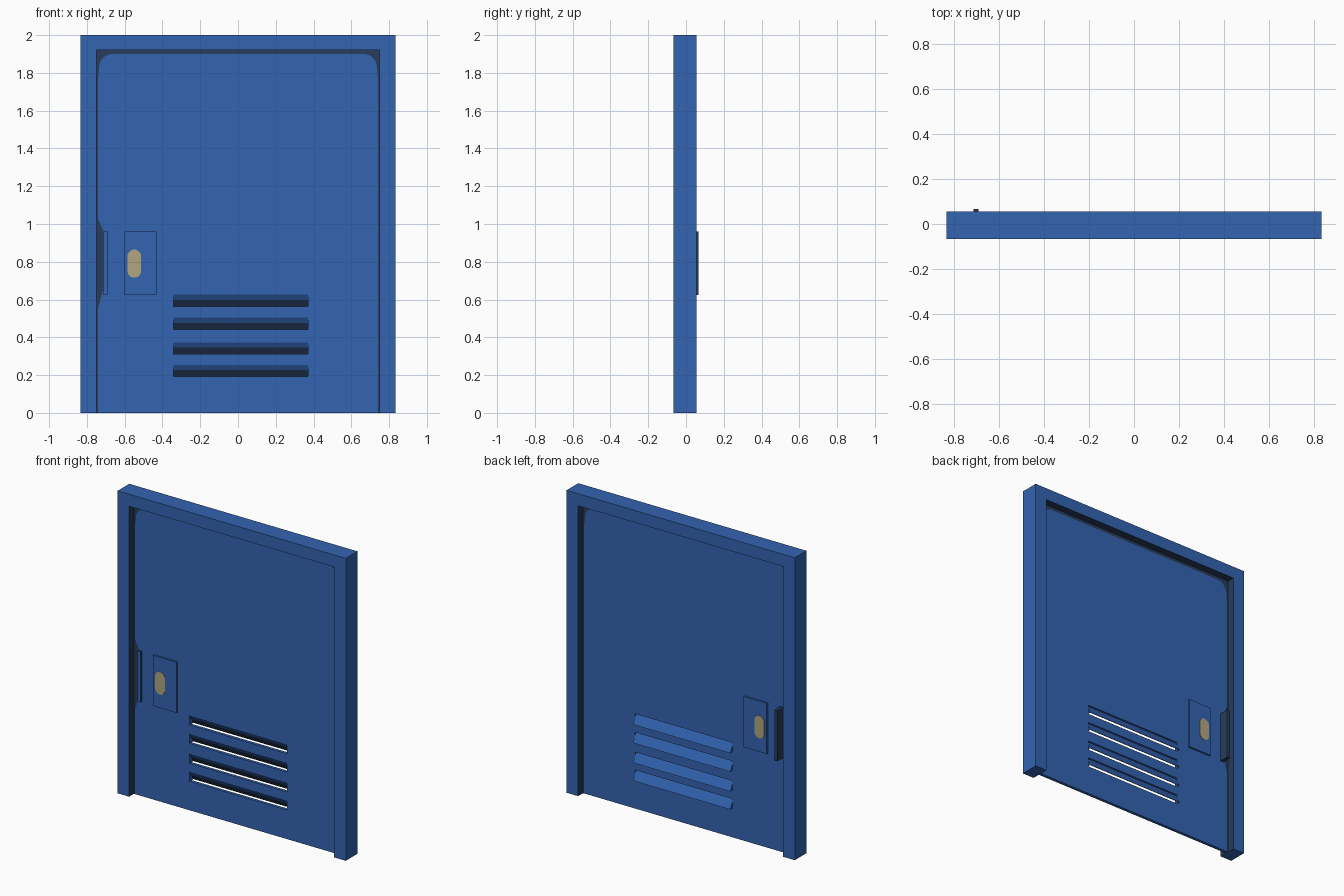
import bpy, bmesh, math

if "Cube" in bpy.data.objects:
    bpy.data.objects.remove(bpy.data.objects["Cube"])


def material(name, rgb):
    m = bpy.data.materials.new(name)
    m.use_nodes = True
    m.diffuse_color = (*rgb, 1)
    m.node_tree.nodes["Principled BSDF"].inputs["Base Color"].default_value = (*rgb, 1)
    return m


BLUE = material("blue paint", (0.033, 0.126, 0.44))
DARK = material("dark blue recess", (0.02, 0.045, 0.10))
BRASS = material("dull brass", (0.44, 0.375, 0.215))


def finish(name, bm, *mats):
    me = bpy.data.meshes.new(name)
    bm.to_mesh(me)
    bm.free()
    ob = bpy.data.objects.new(name, me)
    bpy.context.collection.objects.link(ob)
    for m in mats:
        me.materials.append(m)
    return ob


def slab(name, outline, y0, y1, mats=(BLUE,), is_second=None):
    """Extrude an x-z outline from y0 to y1; faces passing the rule get the second colour."""
    bm = bmesh.new()
    face = bm.faces.new([bm.verts.new((x, y0, z)) for x, z in outline])
    ext = bmesh.ops.extrude_face_region(bm, geom=[face])["geom"]
    bmesh.ops.translate(bm, vec=(0, y1 - y0, 0),
                        verts=[v for v in ext if isinstance(v, bmesh.types.BMVert)])
    bmesh.ops.recalc_face_normals(bm, faces=bm.faces)
    if is_second:
        for f in bm.faces:
            f.material_index = int(is_second(f))
    return finish(name, bm, *mats)


def box(name, x0, x1, y0, y1, z0, z1, **kw):
    return slab(name, [(x0, z0), (x1, z0), (x1, z1), (x0, z1)], y0, y1, **kw)


FRONT, BACK = -0.066, 0.056          # frame depth
P0, P1 = -0.016, 0.004               # panel depth
W, H, OW, OH = 0.835, 2.0, 0.75, 1.92


def opening_wall(f):
    c = f.calc_center_median()
    return abs(f.normal.y) < 0.5 and abs(c.x) < OW + 0.01 and 0.1 < c.z < OH + 0.01


# Frame, open at the bottom, with dark walls inside the opening
slab("door_frame", [(-W, 0), (-W, H), (W, H), (W, 0),
                    (OW, 0), (OW, OH), (-OW, OH), (-OW, 0)], FRONT, BACK,
     mats=(BLUE, DARK), is_second=opening_wall)

# Panel with four vent slots
panel = box("door_panel", -OW, OW, P0, P1, 0, OH)
SX0, SX1, SH = -0.342, 0.37, 0.031
for i, zc in enumerate((0.595, 0.473, 0.342, 0.223)):
    cutter = box(f"slot_cutter_{i}", SX0, SX1, P0 - 0.05, P1 + 0.05, zc - SH, zc + SH)
    cutter.hide_render = True
    cutter.hide_viewport = True
    cutter.display_type = 'WIRE'
    mod = panel.modifiers.new("slot", 'BOOLEAN')
    mod.operation = 'DIFFERENCE'
    mod.solver = 'EXACT'
    mod.object = cutter
    # Slat sloping down towards the back, its lower underside dark, with closed cheeks
    t, lip = 0.004, 0.022
    mid = P0 + 0.45 * (lip - P0)
    section = [(P0, zc + SH), (mid, zc + 0.1 * SH), (lip, zc - SH),
               (lip + t, zc - SH), (P0 + 2 * t, zc + SH)]
    bm = bmesh.new()
    ends = []
    for x in (SX0, SX1):
        ring = [bm.verts.new((x, y, z)) for y, z in section]
        bm.faces.new(ring)
        bm.faces.new((ring[0], bm.verts.new((x, P0, zc - SH)), ring[2], ring[1]))
        ends.append(ring)
    a, b = ends
    for k in range(5):
        n = (k + 1) % 5
        bm.faces.new((a[k], a[n], b[n], b[k])).material_index = int(k == 1)
    finish(f"vent_slat_{i}", bm, BLUE, DARK)

# Dark gap around the panel: rounded at the top, widened at the pull
IX, IZ, R = 0.735, 1.9, 0.07
SIDE = 0.742
inner = [(-SIDE, 0), (-SIDE, 0.55), (-0.715, 0.65), (-0.715, 0.97), (-SIDE, 1.03), (-SIDE, 1.76)]
outer = [(-OW, z) for x, z in inner]
arc = []
for k in range(9):
    a = k * math.pi / 16
    x, z = IX - R + R * math.cos(a), IZ - R + R * math.sin(a)
    arc.append(((x, z), (OW, z) if k < 4 else (OW, OH) if k == 4 else (x, OH)))
for n, o in arc:
    inner.append((-n[0], n[1]))
    outer.append((-o[0], o[1]))
for n, o in reversed(arc):
    inner.append(n)
    outer.append(o)
for z in (1.76, 0):
    inner.append((SIDE, z))
    outer.append((OW, z))

for name, y, front in (("front_gap", P0 - 0.002, True), ("back_gap", P1 + 0.002, False)):
    bm = bmesh.new()
    vo = [bm.verts.new((x, y, z)) for x, z in outer]
    vi = [bm.verts.new((x, y, z)) for x, z in inner]
    for k in range(len(vo) - 1):
        quad = [vo[k], vi[k], vi[k + 1], vo[k + 1]]
        bm.faces.new(quad if front else quad[::-1])
    finish(name, bm, DARK)

# Pull plate beside the frame, dark except for its front edge
Z0, Z1 = 0.625, 0.96
box("pull_plate", -0.715, -0.692, -0.03, 0.066, Z0, Z1,
    mats=(BLUE, DARK), is_second=lambda f: f.normal.y > -0.5)

# Lock plates and oval knobs on both sides
oval = []
for k in range(16):
    a = (k + 0.5) * math.pi / 8
    oval.append((-0.549 + 0.036 * math.cos(a),
                 0.79 + math.copysign(0.039, math.sin(a)) + 0.036 * math.sin(a)))
for side, y, d in (("front", P0, -1), ("back", P1, 1)):
    box(f"{side}_lock_plate", -0.602, -0.432, y, y + d * 0.012, Z0, Z1)
    slab(f"{side}_lock_oval", oval, y + d * 0.008, y + d * 0.015, mats=(BRASS,))
